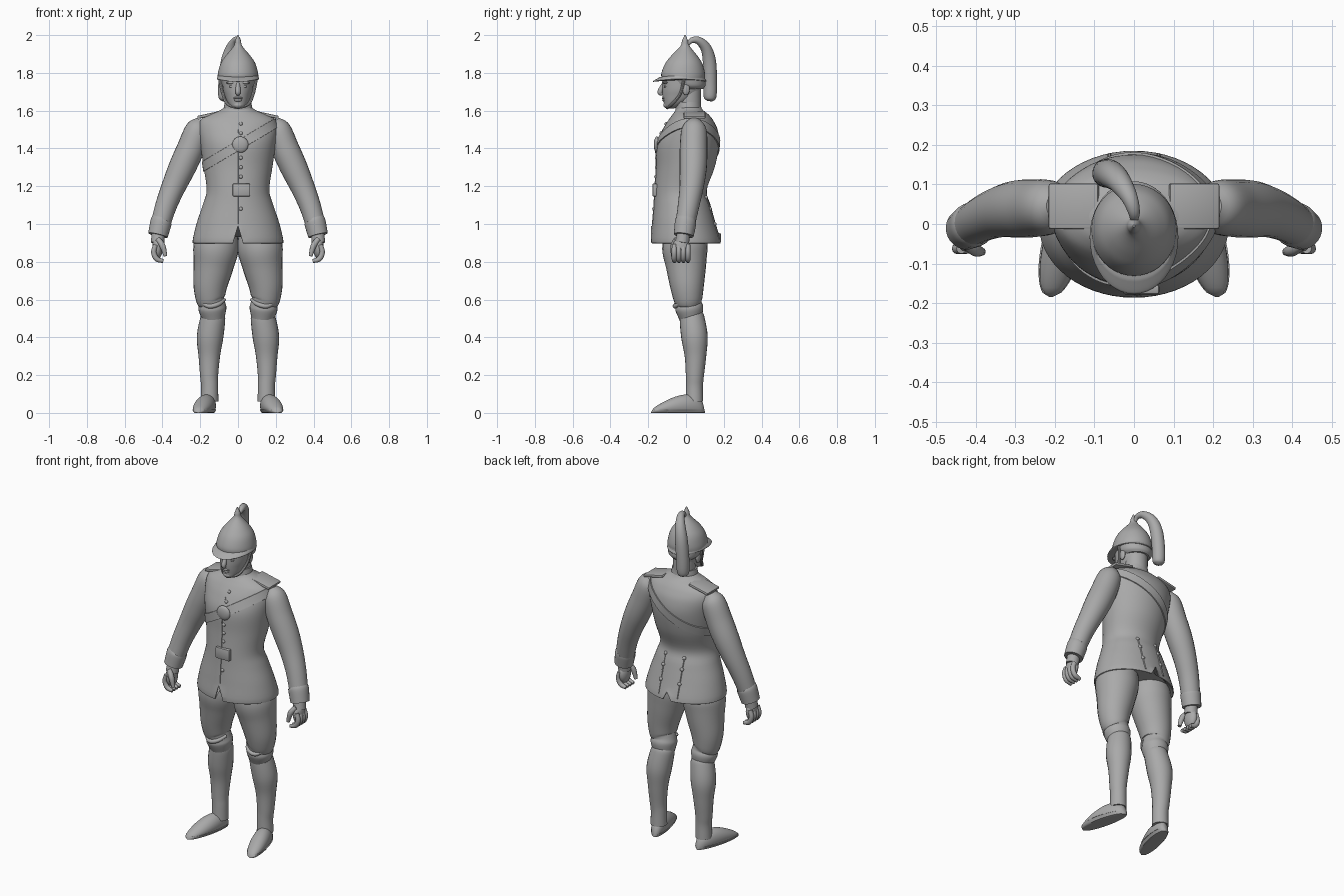
import bpy, bmesh, math
from mathutils import Vector
from mathutils.bvhtree import BVHTree

if "Cube" in bpy.data.objects:
    bpy.data.objects.remove(bpy.data.objects["Cube"])

colour = (.4, .4, .4, 1)
grey = bpy.data.materials.new("plain_grey")
grey.use_nodes = True
grey.diffuse_color = colour
grey.node_tree.nodes["Principled BSDF"].inputs["Base Color"].default_value = colour


def finish(name, bm):
    bmesh.ops.recalc_face_normals(bm, faces=bm.faces)
    mesh = bpy.data.meshes.new(name)
    bm.to_mesh(mesh)
    bm.free()
    part = bpy.data.objects.new(name, mesh)
    bpy.context.collection.objects.link(part)
    mesh.materials.append(grey)
    bpy.ops.object.select_all(action="DESELECT")
    part.select_set(True)
    bpy.context.view_layer.objects.active = part
    bpy.ops.object.shade_smooth_by_angle(angle=math.radians(40))
    return part


def smooth(points, steps=5):
    """Catmull-Rom interpolation through tuples of any size."""
    p = [Vector(q) for q in points]
    p = [2 * p[0] - p[1]] + p + [2 * p[-1] - p[-2]]
    result = []
    for a, b, c, d in zip(p, p[1:], p[2:], p[3:]):
        for i in range(steps):
            t = i / steps
            bend = (2 * a - 5 * b + 4 * c - d) * t + (3 * b - a - 3 * c + d) * t * t
            result.append(b + (c - a + bend) * t / 2)
    return result + [p[-2]]


def skin(name, rings, closed=False):
    """Join rings of points into a surface, capped or closed into a loop."""
    bm = bmesh.new()
    rows = [[bm.verts.new(co) for co in ring] for ring in rings]
    following = rows[1:] + rows[:1] if closed else rows[1:]
    for low, high in zip(rows, following):
        for i in range(len(low)):
            bm.faces.new((low[i - 1], low[i], high[i], high[i - 1]))
    if not closed:
        bm.faces.new(rows[0])
        bm.faces.new(rows[-1])
    return finish(name, bm)


def circle(count):
    angles = [2 * math.pi * i / count for i in range(count)]
    return [(math.cos(a), math.sin(a)) for a in angles]


def loft(name, stations, count=40):
    """Level ellipses on the centre plane: height, y, half width, half depth."""
    return skin(name, [[Vector((wide * u, y + deep * v, z)) for u, v in circle(count)]
                       for z, y, wide, deep in smooth(stations)])


def tube(name, points, side=1, count=24):
    """Round limb or cord: x, y, z, radius, mirrored by side."""
    path = smooth(points)
    centres = [Vector((side * p[0], p[1], p[2])) for p in path]
    across, rings = Vector((1, .01, .02)), []
    for i, centre in enumerate(centres):
        along = (centres[min(i + 1, len(path) - 1)] - centres[max(i - 1, 0)]).normalized()
        across = (across - along * across.dot(along)).normalized()
        other = along.cross(across)
        rings.append([centre + path[i][3] * (across * u + other * v) for u, v in circle(count)])
    return skin(name, rings)


def ball(name, location, size):
    bm = bmesh.new()
    bmesh.ops.create_uvsphere(bm, u_segments=20, v_segments=12, radius=1)
    bmesh.ops.scale(bm, vec=size, verts=bm.verts)
    bmesh.ops.translate(bm, vec=location, verts=bm.verts)
    return finish(name, bm)


def block(name, location, size):
    bm = bmesh.new()
    bmesh.ops.create_cube(bm, size=1)
    bmesh.ops.scale(bm, vec=size, verts=bm.verts)
    bmesh.ops.bevel(bm, geom=bm.edges[:], offset=.006, segments=2, affect="EDGES", profile=.5)
    part = finish(name, bm)
    part.location = location
    return part


# Tunic, with a vent cut up from the hem at front and back
tunic = loft("tunic", [
    (.93, 0, .2, .15), (.9, 0, .24, .185), (1, -.01, .22, .168), (1.1, -.02, .187, .15),
    (1.18, -.028, .166, .138), (1.3, -.003, .182, .155), (1.42, .01, .2, .165),
    (1.5, .022, .21, .145), (1.55, .025, .2, .118), (1.58, .024, .155, .095),
    (1.6, .018, .1, .075), (1.62, .014, .07, .064)], 56)
for vert in tunic.data.vertices:
    if abs(vert.co.x) < .01:
        vert.co.z = max(vert.co.z, .99 if vert.co.y < 0 else .95)
loft("collar", [(1.59, .014, .08, .07), (1.645, .012, .07, .066)])

bm = bmesh.new()
bm.from_mesh(tunic.data)
tree = BVHTree.FromBMesh(bm)
bm.free()


def on_tunic(x, z, facing):
    return tree.ray_cast(Vector((x, facing, z)), Vector((0, -facing, 0)))[0]


# Shoulder belt wrapped round the chest
slope, edge, middle = Vector((.86, 0, .51)), Vector((-.51, 0, .86)), Vector((0, .01, 1.415))
rings = []
for u, v in circle(72):
    outward = slope * u + Vector((0, v, 0))
    ring = []
    for offset, lift in ((-.026, -.01), (-.024, .006), (.024, .006), (.026, -.01)):
        start = middle + edge * offset + outward
        ring.append(tree.ray_cast(start, -outward)[0] + outward * lift)
    rings.append(ring)
skin("shoulder_belt", rings, closed=True)

# Chest badge, buckle, front buttons and seam
ball("chest_badge", on_tunic(.012, 1.42, -1), (.043, .016, .043))
block("belt_buckle", on_tunic(.018, 1.18, -1), (.092, .025, .068))
for z in (1.08, 1.25, 1.3, 1.35, 1.48, 1.53):
    ball("front_button", on_tunic(.015, z, -1), (.01, .008, .01))
seam = [on_tunic(.003, 1 + i / 10, -1) for i in range(6)]
tube("front_seam", [(*co, .003) for co in seam], count=6)

# Neck, head and face
loft("neck", [(1.58, .02, .062, .06), (1.74, .015, .064, .064)])
loft("head", [(1.612, -.08, .018, .016), (1.622, -.072, .038, .042), (1.645, -.052, .056, .066),
              (1.68, -.03, .07, .094), (1.72, -.022, .08, .104), (1.8, -.02, .085, .105)])
tube("nose", [(0, -.115, 1.75, .009), (0, -.137, 1.7, .014), (0, -.125, 1.685, .008)])
ball("upper_lip", (0, -.116, 1.667), (.024, .012, .007))
ball("lower_lip", (0, -.114, 1.656), (.022, .012, .008))
ball("chin", (0, -.1, 1.63), (.026, .02, .018))

# Helmet with spike, brim, neck guard and falling plume
loft("helmet", [(1.765, -.015, .108, .114), (1.8, -.015, .106, .115), (1.85, -.012, .092, .098),
                (1.89, -.009, .066, .07), (1.94, -.005, .024, .026), (1.97, -.005, .015, .016),
                (2, -.005, .003, .003)])
brim = loft("helmet_brim", [(1.764, -.034, .1, .13), (1.768, -.034, .112, .142),
                            (1.785, -.02, .106, .118)])
for vert in brim.data.vertices:
    vert.co.z -= .6 * (vert.co.y + .03) ** 2
loft("neck_guard", [(1.715, .025, .07, .066), (1.735, .015, .09, .088), (1.78, 0, .1, .1)])
tube("plume", [(0, .005, 1.945, .008), (0, .03, 1.972, .015), (-.012, .068, 1.97, .021),
               (-.036, .106, 1.93, .029), (-.056, .124, 1.86, .035), (-.068, .128, 1.75, .036),
               (-.07, .127, 1.67, .033), (-.07, .126, 1.65, .012)])


def foot(name, side, grow, top):
    """Flat-bottomed shape from heel to toe, turned slightly outwards."""
    rings = []
    for i in range(25):
        t = i / 24
        swell = max(math.sin(math.pi * t), .001) ** .4
        wide, tall = .051 * grow * swell, (.13 - .08 * t) * swell
        rings.append([Vector((side * (.145 + .065 * t + wide * u), .1 - .285 * t,
                              min(max(tall * (.4 + .6 * v), 0), top))) for u, v in circle(28)])
    skin(name, rings)


for side, label in ((1, "left_"), (-1, "right_")):
    # Face details and chin strap
    ball(label + "brow", (side * .035, -.108, 1.748), (.028, .014, .008))
    ball(label + "eye", (side * .033, -.108, 1.728), (.015, .01, .007))
    ball(label + "ear", (side * .082, 0, 1.715), (.011, .02, .033))
    tube(label + "chin_strap", [(.098, -.01, 1.77, .008), (.081, -.03, 1.69, .008),
                                (.055, -.075, 1.634, .008), (0, -.1, 1.615, .008)], side, 8)

    # Pleat and buttons on the back of the skirt
    pleat = [on_tunic(side * .062, z, 1) for z in (.92, 1, 1.08, 1.14)]
    tube(label + "back_pleat", [(*co, .005) for co in pleat], count=6)
    for co in pleat[1:]:
        ball(label + "back_button", co, (.011, .01, .011))
    # Mirrored seam points already carry their own side

    # Sleeve, cuff and shoulder strap
    tube(label + "sleeve", [(.19, .045, 1.545, .035), (.212, .043, 1.5, .066), (.25, .04, 1.4, .073),
                            (.295, .038, 1.3, .072), (.34, .03, 1.2, .064), (.38, .014, 1.1, .057),
                            (.41, -.004, 1, .052)], side)
    tube(label + "cuff", [(.403, 0, 1.02, .05), (.407, -.002, 1.01, .057), (.424, -.012, .94, .053)], side)
    strap = block(label + "shoulder_strap", (side * .152, .045, 1.578), (.13, .115, .016))
    strap.rotation_euler.y = side * .22

    # Hand with curled fingers
    tube(label + "wrist", [(.42, -.012, .96, .035), (.426, -.02, .9, .036)], side)
    ball(label + "palm", (side * .426, -.024, .875), (.028, .046, .06))
    for k in range(4):
        y = -.062 + .024 * k
        tube(label + "finger", [(.436, y, .89, .013), (.446, y, .85, .014), (.43, y, .815, .014),
                                (.395, y, .803, .01)], side, 12)
    tube(label + "thumb", [(.425, -.05, .92, .014), (.4, -.066, .885, .016),
                           (.384, -.07, .83, .01)], side, 12)

    # Breeches gathered into a fold at the knee
    tube(label + "breeches", [(.112, 0, .95, .11), (.117, -.006, .87, .12), (.13, 0, .78, .107),
                              (.146, .005, .68, .091), (.147, .01, .61, .078), (.138, .013, .58, .07),
                              (.135, .018, .55, .074), (.13, .025, .5, .06)], side)
    tube(label + "knee_fold", [(.07, -.01, .6, .008), (.105, -.05, .575, .012),
                               (.155, -.056, .565, .012), (.2, -.02, .59, .008)], side, 12)

    # Boot shaft, foot and sole
    tube(label + "boot", [(.13, .028, .53, .058), (.133, .032, .5, .066), (.148, .045, .4, .07),
                          (.152, .05, .3, .057), (.153, .047, .2, .048), (.15, .045, .14, .045),
                          (.15, .045, .06, .046)], side)
    foot(label + "foot", side, 1, 1)
    foot(label + "sole", side, 1.07, .018)
